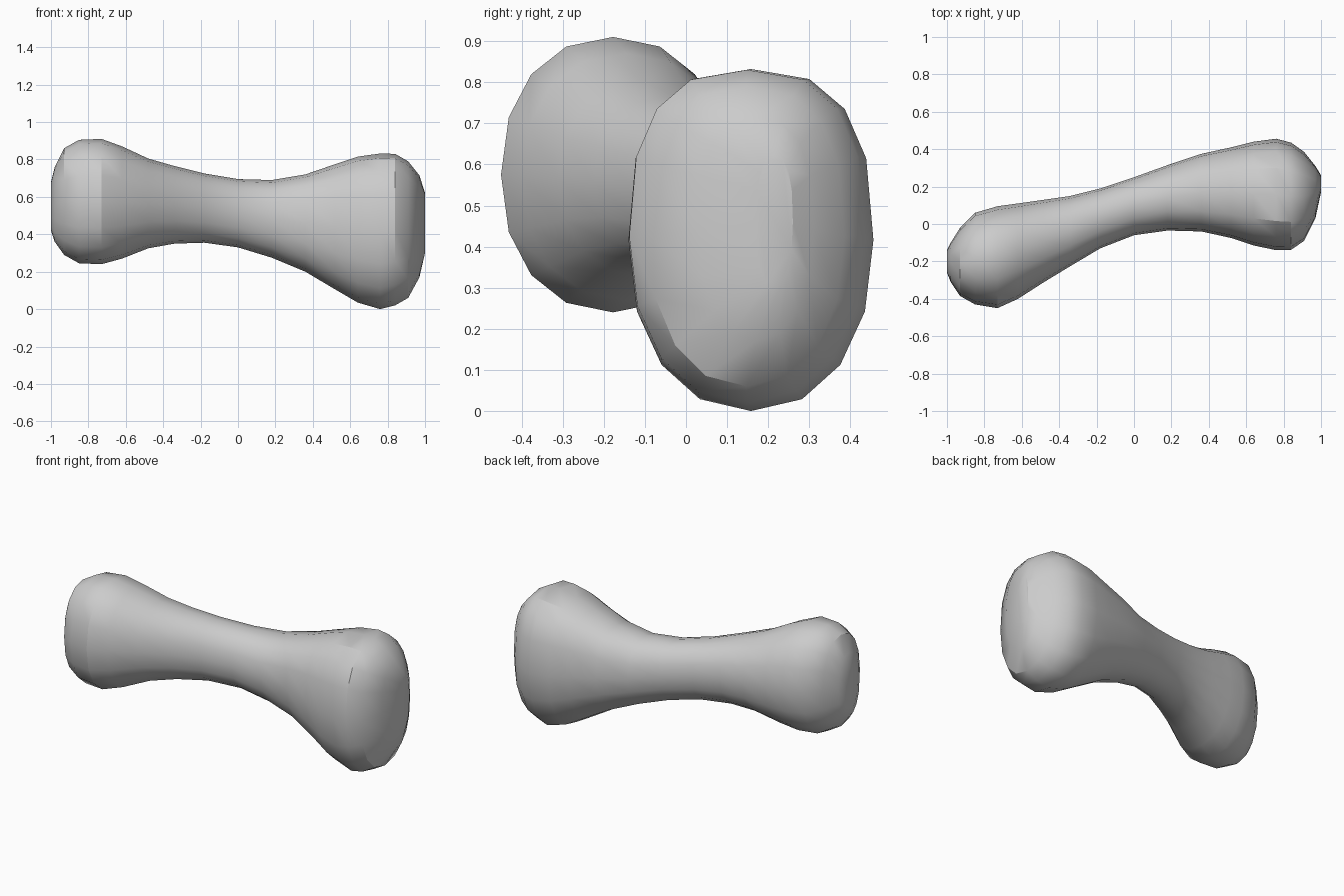
import bpy
import bmesh
from math import cos, sin, tau, radians, copysign

cube = bpy.data.objects.get("Cube")
if cube:
    bpy.data.objects.remove(cube, do_unlink=True)


def make_material(name, colour):
    material = bpy.data.materials.new(name)
    material.use_nodes = True
    material.diffuse_color = colour
    shader = material.node_tree.nodes["Principled BSDF"]
    shader.inputs["Base Color"].default_value = colour
    return material


# Cross-sections along the bone: x, front, back, bottom, top
SECTIONS = [
    (-1, -.26, -.14, .42, .68),
    (-.98, -.31, -.1, .36, .76),
    (-.93, -.385, -.02, .29, .86),
    (-.85, -.43, .06, .245, .905),
    (-.73, -.45, .095, .24, .91),
    (-.62, -.4, .11, .27, .87),
    (-.48, -.31, .13, .325, .805),
    (-.34, -.225, .15, .35, .765),
    (-.18, -.13, .19, .355, .725),
    (0, -.06, .25, .33, .695),
    (.18, -.035, .315, .275, .69),
    (.36, -.04, .375, .2, .72),
    (.52, -.075, .41, .105, .775),
    (.64, -.115, .44, .035, .815),
    (.76, -.14, .456, 0, .832),
    (.84, -.138, .435, .02, .83),
    (.91, -.09, .385, .06, .79),
    (.97, .03, .31, .17, .715),
    (1, .17, .26, .3, .62),
]
SIDES = 16


def rounded(value, exponent):
    """Push a sine or cosine outwards for a slightly squared ellipse."""
    return copysign(abs(value) ** (2 / exponent), value)


def add_ring(bm, x, front, back, bottom, top):
    """Add one rounded section; the upper half of the big knuckle is squarer."""
    ring = []
    for i in range(SIDES):
        angle = tau * i / SIDES
        square = 2.6 if x > .3 and sin(angle) > 0 else 2.2
        y = (front + back) / 2 + (back - front) / 2 * rounded(cos(angle), square)
        z = (bottom + top) / 2 + (top - bottom) / 2 * rounded(sin(angle), square)
        ring.append(bm.verts.new((x, y, z)))
    return ring


# Bone: rings bridged from knuckle to knuckle and closed at both ends
bm = bmesh.new()
rings = [add_ring(bm, *section) for section in SECTIONS]
for a, b in zip(rings, rings[1:]):
    for i in range(SIDES):
        j = (i + 1) % SIDES
        bm.faces.new((a[i], a[j], b[j], b[i]))
bm.faces.new(rings[0])
bm.faces.new(rings[-1])
bmesh.ops.recalc_face_normals(bm, faces=bm.faces[:])

mesh = bpy.data.meshes.new("bone")
bm.to_mesh(mesh)
bm.free()
mesh.materials.append(make_material("bone grey", (.6, .6, .6, 1)))
bone = bpy.data.objects.new("bone", mesh)
bpy.context.collection.objects.link(bone)

# Smooth shading with the sharper knuckle edges kept
bpy.ops.object.select_all(action="DESELECT")
bone.select_set(True)
bpy.context.view_layer.objects.active = bone
bpy.ops.object.shade_smooth_by_angle(angle=radians(30))
